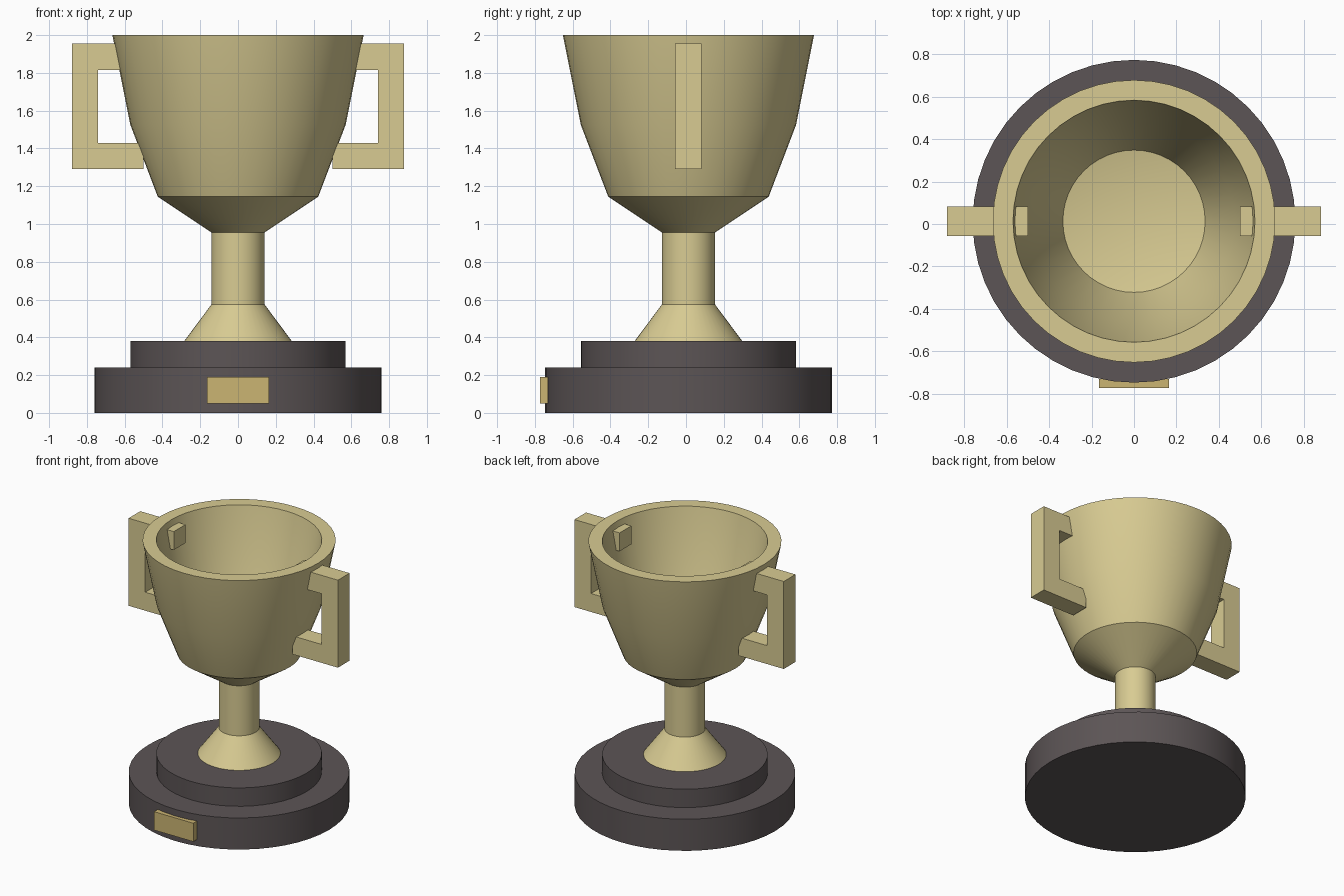
import bpy, bmesh, math

if "Cube" in bpy.data.objects:
    bpy.data.objects.remove(bpy.data.objects["Cube"])

CY = 0.013   # axis of the cup; the plaque shifts the bounds forward
SEG = 48

def material(name, rgb):
    m = bpy.data.materials.new(name)
    m.diffuse_color = (*rgb, 1)
    m.use_nodes = True
    m.node_tree.nodes["Principled BSDF"].inputs["Base Color"].default_value = m.diffuse_color
    return m

GOLD = material("pale_gold", (0.69, 0.60, 0.29))
BRASS = material("brass", (0.60, 0.46, 0.17))
DARK = material("dark_base", (0.107, 0.09, 0.092))

def finish(name, bm, mat, smooth=False):
    bmesh.ops.remove_doubles(bm, verts=bm.verts, dist=1e-5)
    bmesh.ops.recalc_face_normals(bm, faces=bm.faces)
    me = bpy.data.meshes.new(name)
    bm.to_mesh(me)
    bm.free()
    me.materials.append(mat)
    ob = bpy.data.objects.new(name, me)
    bpy.context.collection.objects.link(ob)
    if smooth:
        bpy.ops.object.select_all(action='DESELECT')
        ob.select_set(True)
        bpy.context.view_layer.objects.active = ob
        bpy.ops.object.shade_smooth_by_angle(angle=math.radians(30))
    return ob

def lathe(name, profile, mat):
    # spin an (r, z) profile around the cup axis
    bm = bmesh.new()
    vs = [bm.verts.new((r, CY, z)) for r, z in profile]
    es = [bm.edges.new(p) for p in zip(vs, vs[1:])]
    bmesh.ops.spin(bm, geom=vs + es, cent=(0, CY, 0), axis=(0, 0, 1),
                   angle=math.tau, steps=SEG, use_merge=True)
    return finish(name, bm, mat, True)

def prism(name, outline, y0, y1, mat):
    # extrude an (x, z) outline along y
    bm = bmesh.new()
    f = bm.faces.new([bm.verts.new((x, y0, z)) for x, z in outline])
    ext = bmesh.ops.extrude_face_region(bm, geom=[f])["geom"]
    moved = [v for v in ext if isinstance(v, bmesh.types.BMVert)]
    bmesh.ops.translate(bm, verts=moved, vec=(0, y1 - y0, 0))
    return finish(name, bm, mat)

# stepped plinth
lathe("lower_plinth", [(0, 0), (0.76, 0), (0.76, 0.24), (0, 0.24)], DARK)
lathe("upper_plinth", [(0, 0.24), (0.57, 0.24), (0.57, 0.38), (0, 0.38)], DARK)

# flared foot, stem and hollow bowl in one profile
lathe("cup", [(0, 0.38), (0.285, 0.38), (0.14, 0.575), (0.14, 0.955),
              (0.425, 1.145), (0.57, 1.525), (0.665, 2.0),
              (0.57, 2.0), (0.475, 1.525), (0.335, 1.16), (0, 1.09)], GOLD)

# square C-shaped handles, ends poking into the bowl
C = [(0.5, 1.29), (0.88, 1.29), (0.88, 1.955), (0.5, 1.955),
     (0.5, 1.815), (0.74, 1.815), (0.74, 1.43), (0.5, 1.43)]
for side, s in (("right", 1), ("left", -1)):
    prism(side + "_handle", [(s * x, z) for x, z in C], CY - 0.07, CY + 0.07, GOLD)

# front plaque
prism("plaque", [(-0.165, 0.05), (0.165, 0.05), (0.165, 0.19), (-0.165, 0.19)],
      -0.773, -0.73, BRASS)
